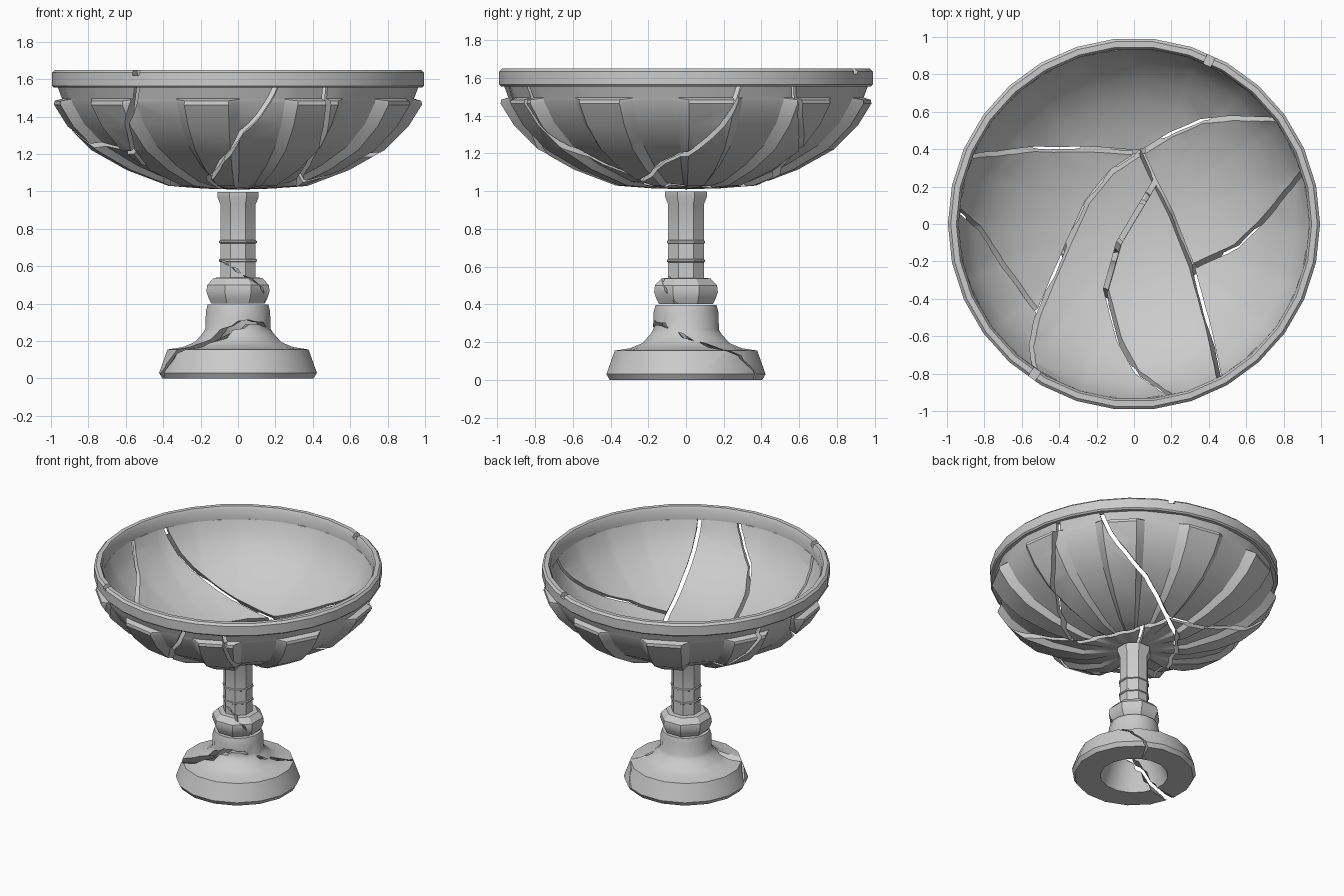
import bpy, bmesh, math
from mathutils import Vector

if "Cube" in bpy.data.objects:
    bpy.data.objects.remove(bpy.data.objects["Cube"])


def make_object(name, bm):
    bmesh.ops.remove_doubles(bm, verts=bm.verts, dist=0.0005)
    bmesh.ops.recalc_face_normals(bm, faces=bm.faces)
    if bm.calc_volume(signed=True) < 0:
        bmesh.ops.reverse_faces(bm, faces=bm.faces)
    me = bpy.data.meshes.new(name)
    bm.to_mesh(me)
    bm.free()
    ob = bpy.data.objects.new(name, me)
    bpy.context.collection.objects.link(ob)
    return ob


def lathe(name, rows, angles, closed=False):
    """rows: functions of the segment index or (r, z) pairs; angles go from -y towards +x."""
    bm = bmesh.new()
    rings = []
    for row in rows:
        ring = []
        for i, a in enumerate(angles):
            r, z = row(i) if callable(row) else row
            ring.append(bm.verts.new((r * math.sin(a), -r * math.cos(a), z)))
        rings.append(ring)
    n = len(angles)
    for k in range(len(rings) - (0 if closed else 1)):
        a, b = rings[k], rings[(k + 1) % len(rings)]
        for i in range(n):
            j = (i + 1) % n
            bm.faces.new((a[i], a[j], b[j], b[i]))
    return make_object(name, bm)


def even(n, offset=0.0):
    return [math.tau * (i + offset) / n for i in range(n)]


def ribbon(pairs, width):
    """Thin solid swept between inner and outer paths, used to cut a crack."""
    pairs = [(Vector(p), Vector(q)) for p, q in pairs]
    mids = [(p + q) / 2 for p, q in pairs]
    bm = bmesh.new()
    rings = []
    for i, (p, q) in enumerate(pairs):
        t = mids[min(i + 1, len(mids) - 1)] - mids[max(i - 1, 0)]
        s = t.cross(q - p).normalized() * width / 2
        rings.append([bm.verts.new(v) for v in (p - s, p + s, q + s, q - s)])
    for a, b in zip(rings, rings[1:]):
        for i in range(4):
            j = (i + 1) % 4
            bm.faces.new((a[i], a[j], b[j], b[i]))
    bm.faces.new(rings[0][::-1])
    bm.faces.new(rings[-1])
    ob = make_object("crack_cutter", bm)
    ob.hide_render = True
    return ob


def volume(me):
    bm = bmesh.new()
    bm.from_mesh(me)
    v = bm.calc_volume(signed=True)
    bm.free()
    return v


def cut(ob, cutter):
    """Subtract the cutter, keeping the first solver result that loses only a sliver."""
    before = volume(ob.data)
    mod = ob.modifiers.new("crack", 'BOOLEAN')
    mod.operation = 'DIFFERENCE'
    mod.object = cutter
    for solver in ('MANIFOLD', 'EXACT', 'FLOAT'):
        mod.solver = solver
        bpy.context.view_layer.update()
        dg = bpy.context.evaluated_depsgraph_get()
        me = bpy.data.meshes.new_from_object(ob.evaluated_get(dg))
        if 0.85 * before < volume(me) < 0.99999 * before:
            me.name = ob.name
            ob.data = me
            break
    ob.modifiers.remove(mod)
    bpy.data.objects.remove(cutter)


def finish(ob, angle=30):
    bpy.ops.object.select_all(action='DESELECT')
    ob.select_set(True)
    bpy.context.view_layer.objects.active = ob
    bpy.ops.object.shade_smooth_by_angle(angle=math.radians(angle))


# Bowl: ten raised lobes on the outside, plain inside
lobe_angles = [math.radians(26 + 36 * k + d) for k in range(10) for d in (-10.5, -7, 7, 10.5)]


def lobed(r, z, bulge):
    d = Vector((r / 0.95, (z - 1.65) / 0.75)).normalized()
    return lambda i: (r + d.x * bulge, z + d.y * bulge) if i % 4 in (1, 2) else (r, z)


def inner_z(r):
    return 1.65 - 0.6 * math.sqrt(1 - (r / 0.95) ** 2)


outer = [(0, 1.01, 0), (0.18, 1.018, 0.003), (0.36, 1.052, 0.025), (0.57, 1.14, 0.035),
         (0.75, 1.245, 0.042), (0.87, 1.365, 0.045), (0.935, 1.475, 0.05),
         (0.94, 1.493, 0.042), (0.941, 1.496, 0), (0.967, 1.565, 0)]
inner = [(r, inner_z(r)) for r in (0.938, 0.91, 0.86, 0.77, 0.66, 0.52, 0.36, 0.18, 0)]
bowl = lathe("bowl", [lobed(*p) for p in outer] + inner, lobe_angles)


def bowl_pairs(path):
    """Path seen from above, dropped on the inner wall and spread away from the bowl's centre."""
    top = Vector((0, 0, 1.65))
    pts = [Vector(p) for p in path]
    fine = [a.lerp(b, t / 3) for a, b in zip(pts, pts[1:]) for t in range(3)] + [pts[-1]]
    out = []
    for p in fine:
        d = Vector((p.x, p.y, inner_z(min(p.length, 0.942)))) - top
        out.append((top + d * 0.9, top + d * 1.2))
    return out


# Cracks through the bowl
bowl_cracks = [
    [(0.03, 0.40), (0.10, 0.25), (0.20, 0.05), (0.31, -0.23), (0.40, -0.56), (0.45, -0.79), (0.46, -0.83)],
    [(0.02, 0.37), (0.2, 0.48), (0.36, 0.55), (0.55, 0.57), (0.74, 0.56), (0.78, 0.555)],
    [(0.05, 0.38), (-0.2, 0.40), (-0.55, 0.40), (-0.85, 0.365), (-0.88, 0.36)],
    [(0.05, 0.39), (-0.12, 0.28), (-0.25, 0.12), (-0.38, -0.17), (-0.52, -0.50), (-0.55, -0.65), (-0.53, -0.79)],
    [(-0.51, -0.48), (-0.68, -0.25), (-0.83, -0.02), (-0.91, 0.05), (-0.95, 0.08)],
    [(0.11, 0.22), (-0.08, -0.1), (-0.15, -0.35), (-0.08, -0.62), (0.02, -0.80), (0.16, -0.9), (0.22, -0.93)],
    [(0.30, -0.235), (0.55, -0.12), (0.72, 0.05), (0.87, 0.24), (0.91, 0.29)],
]
for path in bowl_cracks:
    cut(bowl, ribbon(bowl_pairs(path), 0.028))
finish(bowl)

# Rim band with two chipped notches
rim = lathe("rim", [(0.935, 1.555), (0.985, 1.555), (0.995, 1.565), (0.995, 1.635), (0.98, 1.65),
                    (0.95, 1.65), (0.938, 1.63)], even(30, 0.5), closed=True)
for x, y in ((0.40, 0.87), (-0.53, -0.80)):
    u = Vector((x, y, 0)).normalized()
    up = Vector((0, 0, 1))
    cut(rim, ribbon([(u * 0.85 + up * z, u * 1.1 + up * z) for z in (1.62, 1.7)], 0.045))
finish(rim)

# Octagonal stem with flared top, two thin rings and a knob
stem = lathe("stem", [(0, 0.402), (0.155, 0.402), (0.17, 0.43), (0.183, 0.465), (0.178, 0.50), (0.14, 0.538),
                      (0.102, 0.54), (0.102, 0.622), (0.109, 0.626), (0.109, 0.636), (0.102, 0.64),
                      (0.102, 0.722), (0.109, 0.726), (0.109, 0.736), (0.102, 0.74),
                      (0.102, 0.93), (0.12, 0.97), (0.12, 0.997), (0, 0.997)], even(8, 0.5))


def radial(path, r0, r1):
    out = []
    for deg, z in path:
        d = Vector((math.sin(math.radians(deg)), -math.cos(math.radians(deg)), 0))
        out.append((d * r0 + Vector((0, 0, z)), d * r1 + Vector((0, 0, z))))
    return out


cut(stem, ribbon(radial([(-80, 0.64), (-45, 0.62), (-5, 0.58), (30, 0.535), (50, 0.48), (70, 0.40)],
                        0.06, 0.25), 0.018))
finish(stem)

# Hollow foot
base = lathe("base", [(0, 0.396), (0.165, 0.396), (0.175, 0.36), (0.178, 0.265), (0.19, 0.245),
                      (0.235, 0.195), (0.30, 0.168), (0.385, 0.155), (0.43, 0.03), (0.412, 0),
                      (0.235, 0), (0.215, 0.06), (0.18, 0.15), (0.13, 0.25), (0.12, 0.35), (0, 0.35)],
             even(16, 0.5))
cut(base, ribbon(radial([(-82, -0.03), (-70, 0.05), (-58, 0.14), (-40, 0.20), (-10, 0.27), (20, 0.303), (50, 0.29),
                         (85, 0.235), (115, 0.185), (138, 0.12), (150, 0.03), (156, -0.03)], 0.08, 0.5), 0.022))
finish(base)
